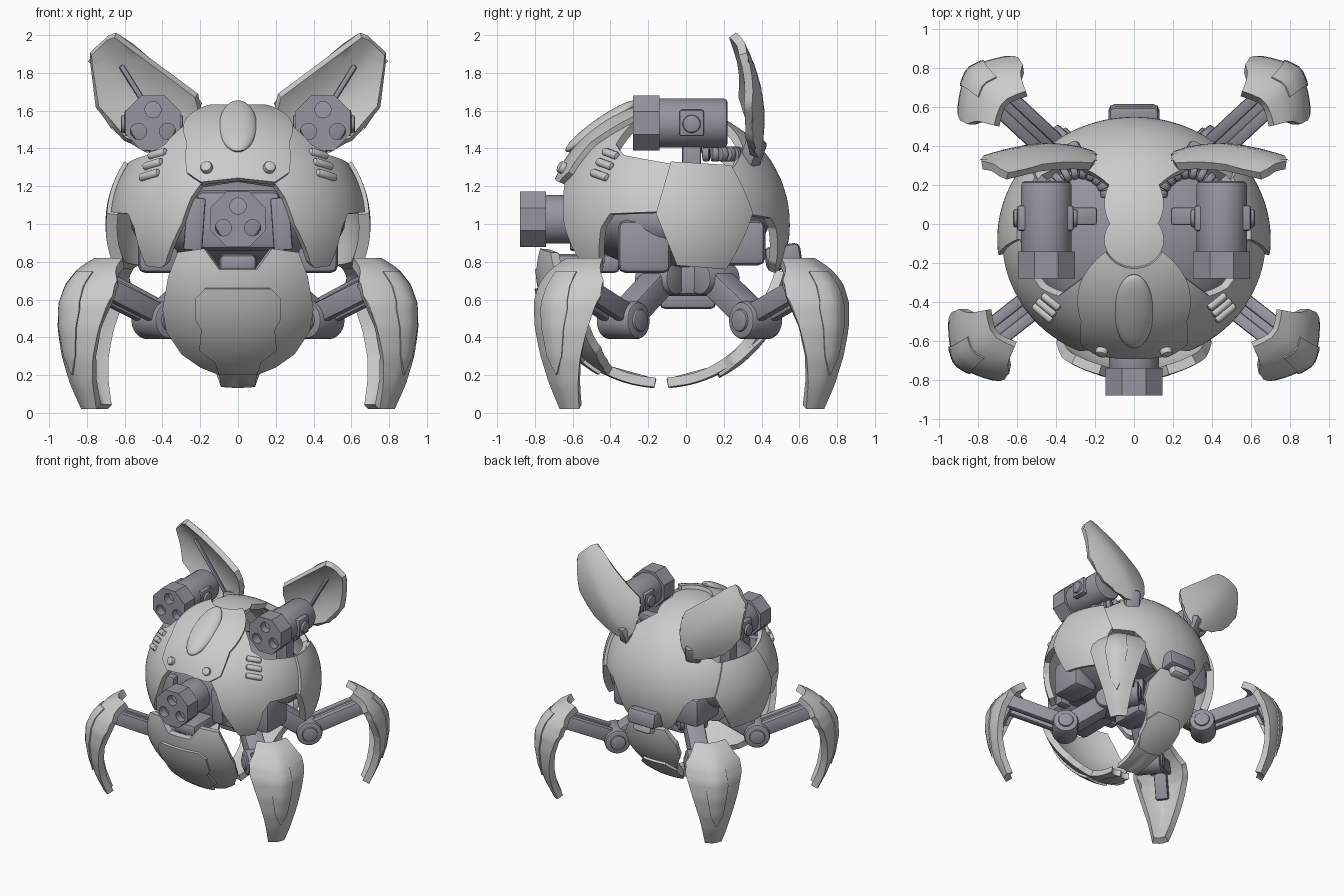
import bpy, bmesh
from math import sin, cos, pi, radians, asin, hypot
from mathutils import Vector, Matrix, kdtree
from mathutils.geometry import delaunay_2d_cdt

if "Cube" in bpy.data.objects:
    bpy.data.objects.remove(bpy.data.objects["Cube"])

DARK = bpy.data.materials.new("dark_metal")
DARK.diffuse_color = (0.30, 0.30, 0.35, 1)
DARK.use_nodes = True
DARK.node_tree.nodes["Principled BSDF"].inputs["Base Color"].default_value = DARK.diffuse_color


def finish(name, bm, mirror=False, thick=0, dark=False, offset=-1):
    me = bpy.data.meshes.new(name)
    bm.to_mesh(me)
    bm.free()
    ob = bpy.data.objects.new(name, me)
    bpy.context.collection.objects.link(ob)
    if dark:
        me.materials.append(DARK)
    if mirror:
        ob.modifiers.new("mirror", 'MIRROR').merge_threshold = 0.002
    if thick:
        s = ob.modifiers.new("solid", 'SOLIDIFY')
        s.thickness, s.offset = thick, offset
    bpy.ops.object.select_all(action='DESELECT')
    ob.select_set(True)
    bpy.context.view_layer.objects.active = ob
    bpy.ops.object.convert(target='MESH')
    bpy.ops.object.shade_smooth_by_angle(angle=radians(35))
    return ob


def plate(name, loops, fn, to_plane=lambda p: p, n=8, step=0.06, **kw):
    """Fill flat outlines (first outer, then holes) and bend the sheet with fn."""
    pts, edges = [], []
    for lp in loops:
        ring = []
        for a, b in zip(lp, lp[1:] + lp[:1]):
            for i in range(n):
                q = Vector(to_plane((a[0] + (b[0] - a[0]) * i / n, a[1] + (b[1] - a[1]) * i / n)))
                if not ring or ((q - ring[-1]).length > 1e-4 and (q - ring[0]).length > 1e-4):
                    ring.append(q)
        k = len(pts)
        edges += [(k + i, k + (i + 1) % len(ring)) for i in range(len(ring))]
        pts += ring
    segs = [(pts[a], pts[b]) for a, b in edges]

    def inside(p):
        odd = False
        for a, b in segs:
            if (a.y > p.y) != (b.y > p.y) and p.x < a.x + (p.y - a.y) * (b.x - a.x) / (b.y - a.y):
                odd = not odd
        return odd
    kd = kdtree.KDTree(len(pts))
    for i, p in enumerate(pts):
        kd.insert((p.x, p.y, 0), i)
    kd.balance()
    x0, x1 = min(p.x for p in pts), max(p.x for p in pts)
    y0, y1 = min(p.y for p in pts), max(p.y for p in pts)
    grid = [Vector((x0 + i * step, y0 + j * step)) for i in range(1, int((x1 - x0) / step) + 1)
            for j in range(1, int((y1 - y0) / step) + 1)]
    grid = [g for g in grid if kd.find((g.x, g.y, 0))[2] > step * 0.5 and inside(g)]
    vs, _, fs = delaunay_2d_cdt(pts + grid, edges, [], 0, 1e-5)[:3]
    bm = bmesh.new()
    bv = [bm.verts.new(fn(v)) for v in vs]
    for f in fs:
        a, b, c = (vs[i] for i in f)
        if inside((a + b + c) / 3):
            f = f if (b - a).cross(c - a) > 0 else f[::-1]
            bm.faces.new([bv[i] for i in f])
    bmesh.ops.delete(bm, geom=[v for v in bm.verts if not v.link_faces], context='VERTS')
    return finish(name, bm, **kw)


def dome(centre, radii, right, up, out):
    """Bend a flat sheet (polar distance = angle) onto an ellipsoid."""
    def fn(p):
        r = max(p.length, 1e-9)
        d = (Vector(right) * p.x + Vector(up) * p.y) * (sin(r) / r) + Vector(out) * cos(r)
        return Vector(centre) + Vector(d[i] * radii[i] for i in range(3))
    return fn


def rod(name, p0, p1, w, h=None, n=4, bevel=0.012, **kw):
    """Beam (h given) or n-sided cylinder of radius w between two points."""
    p0, p1 = Vector(p0), Vector(p1)
    d = p1 - p0
    m = Matrix.Translation((p0 + p1) / 2) @ d.to_track_quat('Z', 'Y').to_matrix().to_4x4()
    bm = bmesh.new()
    if h:
        bmesh.ops.create_cube(bm, size=1, matrix=m @ Matrix.Diagonal((w, h, d.length, 1)))
    else:
        bmesh.ops.create_cone(bm, cap_ends=True, segments=n, radius1=w, radius2=w, depth=d.length,
                              matrix=m @ Matrix.Rotation(pi / n, 4, 'Z'))
    sharp = [e for e in bm.edges if e.calc_face_angle(0) > 0.7]
    if bevel:
        bmesh.ops.bevel(bm, geom=sharp, offset=bevel, segments=2, profile=0.5, affect='EDGES')
    return finish(name, bm, **kw)


def ball(name, c, radii, rot=0, **kw):
    bm = bmesh.new()
    m = Matrix.Translation(c) @ Matrix.Rotation(rot, 4, 'X') @ Matrix.Diagonal((*radii, 1))
    bmesh.ops.create_uvsphere(bm, u_segments=40, v_segments=20, radius=1, matrix=m)
    return finish(name, bm, **kw)


# Upper hull, outlines given as longitude (0 = front, 90 = right) and latitude
C, R = (0, -0.08, 1.0), (0.68, 0.63, 0.62)


def lonlat(p):
    r, a = radians(90 - p[1]), radians(p[0])
    return (r * sin(a), -r * cos(a))


def upper(off):
    return dome(C, [r + off for r in R], (1, 0, 0), (0, 1, 0), (0, 0, 1))


def on(lon, lat, off=0.0):
    return upper(off)(Vector(lonlat((lon, lat))))


body = [(0, 23), (18, 20), (22, 13), (26, 0), (37, -20), (40, -22), (50, -21), (54, -2), (59, 5), (84, 6),
        (129, 5), (147, 3), (152, -2), (160, -20), (166, -25), (180, -25), (180, 90), (0, 90)]
opening = [(51, 60), (65, 77), (126, 77), (157, 61), (144, 42), (127, 29), (90, 31), (61, 36), (51, 43)]
plate("upper_hull", [body, opening], upper(0), lonlat, n=12, mirror=True, thick=0.045)
plate("forehead_plate", [[(0, 22), (17, 20), (25, 25), (31, 42), (49, 59), (65, 77), (0, 77)]],
      upper(0.03), lonlat, n=12, mirror=True, thick=0.04)
plate("side_plate", [[(90, 31), (124, 29), (132, 5), (119, -22), (93, -20), (83, 5)]],
      upper(0.022), lonlat, mirror=True, thick=0.06)
ball("forehead_bump", on(0, 55, 0.012), (0.10, 0.23, 0.045), rot=radians(35))
rod("forehead_bolt", on(15, 27), on(15, 27, 0.06), 0.032, n=16, mirror=True)
for i in range(3):
    rod("vent", on(43 + i, 26 + 6 * i, 0.004), on(55 + i, 23 + 6 * i, 0.004), 0.022, n=10, mirror=True)
rod("tail_block", (0, 0.42, 0.81), (0, 0.61, 0.84), 0.26, 0.13, bevel=0.03, dark=True)
rod("tail_cap", (0, 0.5, 0.79), (0, 0.585, 0.81), 0.17, 0.19, bevel=0.03)

# Lower hull halves, hanging open, outlines in front / back view coordinates
LC, LR = (0, -0.13, 0.80), 0.67


def view(p):
    x, z = p[0] / LR, (p[1] - LC[2]) / LR
    d = max(hypot(x, z), 1e-9)
    k = asin(min(1, d)) / d
    return (x * k, z * k)


def lower(off, s):
    return dome(LC, [LR + off] * 3, (s, 0, 0), (0, 0, 1), (0, -s, 0))


chin = [(0, .76), (.1, .76), (.18, .87), (.32, .85), (.37, .72), (.4, .55), (.38, .43), (.3, .31),
        (.2, .24), (.1, .2), (.09, .137), (0, .131)]
plate("chin_shell", [chin], lower(0, 1), view, mirror=True, thick=0.05)
plate("chin_plate", [[(0, .66), (.17, .66), (.22, .61), (.22, .5), (.19, .45), (.2, .34), (.12, .28), (.1, .22), (0, .22)]],
      lower(0.018, 1), view, mirror=True, thick=0.04)
plate("rear_lower_shell", [[(0, .74), (.16, .75), (.24, .62), (.24, .5), (.17, .38), (.13, .25), (.09, .137), (0, .131)]],
      lower(0, -1), view, mirror=True, thick=0.05)
plate("rear_lower_plate", [[(0, .42), (.1, .42), (.16, .36), (.15, .27), (.1, .21), (0, .2)]],
      lower(0.018, -1), view, mirror=True, thick=0.06)

# Inner mechanism
ball("inner_core", (0, -0.06, 1.02), (0.57, 0.5, 0.27), dark=True)
rod("core_block", (0, -0.56, 1.02), (0, 0.1, 1.02), 0.46, 0.32, bevel=0.05, dark=True)
rod("front_bracket", (0.24, -0.58, 0.86), (0.22, -0.58, 1.14), 0.07, 0.1, mirror=True, dark=True)
rod("nose_rest", (0, -0.72, 0.79), (0, -0.35, 0.79), 0.2, 0.1, bevel=0.03, dark=True)
rod("side_block", (0.42, -0.36, 0.88), (0.42, -0.08, 0.88), 0.22, 0.28, bevel=0.04, mirror=True, dark=True)
rod("rear_block", (0.25, 0.1, 0.9), (0.25, 0.42, 0.9), 0.3, 0.24, bevel=0.04, mirror=True, dark=True)
rod("hip_hub", (0, -0.22, 0.72), (0, 0.2, 0.72), 0.42, 0.2, bevel=0.04, dark=True)
rod("hub_foot", (0, -0.14, 0.61), (0, 0.16, 0.61), 0.18, 0.12, bevel=0.03, dark=True)
for i in range(11):
    a = radians(-5 + 17 * i)
    p = Vector((0.28 + 0.15 * cos(a), 0.12 + 0.15 * sin(a), 1.37))
    t = Vector((-sin(a), cos(a), 0)) * 0.019
    rod("hose_ring", p - t, p + t, 0.04, n=14, bevel=0.01, mirror=True, dark=True)


# Triple-barrel cannons
def cannon(name, x, y, z, length, mirror):
    kw = dict(mirror=mirror, dark=True)
    octo = [(x + 0.158 * cos(pi / 8 + k * pi / 4), z + 0.158 * sin(pi / 8 + k * pi / 4)) for k in range(8)]
    holes = [[(x + dx + 0.043 * cos(k * pi / 8), z + dz + 0.043 * sin(k * pi / 8)) for k in range(16)]
             for dx, dz in ((0, 0.07), (0.077, -0.045), (-0.077, -0.045))]
    plate(name + "_muzzle", [octo] + holes, lambda p: Vector((p.x, y, p.y)), n=1, step=1, thick=0.14, **kw)
    rod(name + "_barrel", (x, y + 0.06, z), (x, y + length, z), 0.13, n=24, bevel=0.02, **kw)


cannon("top_cannon", 0.45, -0.28, 1.535, 0.50, True)
cannon("nose_cannon", 0, -0.88, 1.025, 0.45, False)
rod("cannon_lug", (0.31, 0.03, 1.535), (0.6, 0.03, 1.535), 0.13, 0.14, mirror=True, dark=True)
rod("cannon_pivot", (0.29, 0.03, 1.53), (0.62, 0.03, 1.53), 0.048, n=20, mirror=True, dark=True)
rod("cannon_post", (0.42, 0.03, 1.15), (0.42, 0.03, 1.45), 0.1, 0.1, mirror=True, dark=True)
rod("cannon_bracket", (0.19, 0.04, 1.4), (0.42, 0.04, 1.4), 0.09, 0.06, mirror=True, dark=True)


# Ears
def ear(p):
    a, d = Vector((0.32, 1.38)), Vector((0.40, 0.57)).normalized()
    off = abs((p - a).cross(d))
    return Vector((p.x, 0.395 - 0.65 * (p.y - 1.55) ** 2 - 0.12 * off - 0.9 * off * off, p.y))


plate("ear", [[(.27, 1.36), (.21, 1.5), (.2, 1.6), (.22, 1.68), (.65, 2.0), (.69, 1.985), (.78, 1.9), (.775, 1.83),
               (.745, 1.62), (.6, 1.45), (.4, 1.36)]], ear, n=5, step=0.04, mirror=True, thick=0.045, offset=0)
rod("ear_rib", (0.36, 0.36, 1.42), (0.62, 0.31, 1.84), 0.025, 0.03, mirror=True, dark=True)
rod("ear_hinge", (0.3, 0.32, 1.28), (0.33, 0.38, 1.45), 0.12, 0.09, bevel=0.025, mirror=True, dark=True)

# Legs: one design turned to the front and rear corners, mirrored to the left
BULGE = [(0, 1.0), (.15, 1.075), (.3, 1.125), (.45, 1.15), (.58, 1.145), (.68, 1.1), (.76, 1.02), (.81, .93), (.85, .84)]


def bulge(z):
    for (z0, r0), (z1, r1) in zip(BULGE, BULGE[1:]):
        if z <= z1:
            return r0 + (r1 - r0) * (z - z0) / (z1 - z0)
    return BULGE[-1][1]


claw = [(-.065, .02), (.065, .02), (.12, .25), (.18, .46), (.22, .62), (.21, .7), (.12, .82), (-.12, .82),
        (-.21, .7), (-.22, .62), (-.18, .46), (-.12, .25)]
for side, ang in (("front", radians(-38)), ("rear", radians(43))):
    def at(r, w, z):
        return Vector((r * cos(ang) - w * sin(ang), r * sin(ang) + w * cos(ang), z))

    kw = dict(mirror=True, dark=True)
    plate(side + "_claw", [claw], lambda p: at(bulge(p.y) + 0.015 - 0.25 * abs(p.x) - 1.5 * p.x ** 2, p.x, p.y),
          n=5, step=0.035, mirror=True, thick=0.055)
    plate(side + "_claw_panel", [[(0, .2), (.05, .3), (.09, .55), (.07, .75), (-.07, .75), (-.09, .55), (-.05, .3)]],
          lambda p: at(bulge(p.y) + 0.026 - 0.25 * abs(p.x) - 1.5 * p.x ** 2, p.x, p.y),
          n=5, step=0.035, mirror=True, thick=0.03)
    rod(side + "_hip_joint", at(.22, -.11, .71), at(.22, .11, .71), 0.085, n=24, **kw)
    rod(side + "_upper_arm", at(.2, 0, .72), at(.56, 0, .48), 0.15, 0.14, bevel=0.02, **kw)
    rod(side + "_knee", at(.54, -.11, .49), at(.54, .11, .49), 0.1, n=28, bevel=0.02, **kw)
    rod(side + "_knee_pin", at(.54, -.125, .49), at(.54, .125, .49), 0.06, n=20, **kw)
    for w in (-.05, .05):
        rod(side + "_fore_arm", at(.54, w, .51), at(1.02, w, .7), 0.06, 0.11, **kw)
    rod(side + "_arm_core", at(.56, 0, .53), at(.98, 0, .7), 0.08, 0.06, **kw)
    rod(side + "_claw_spine", at(.97, 0, .72), at(1.08, 0, .45), 0.1, 0.07, **kw)
